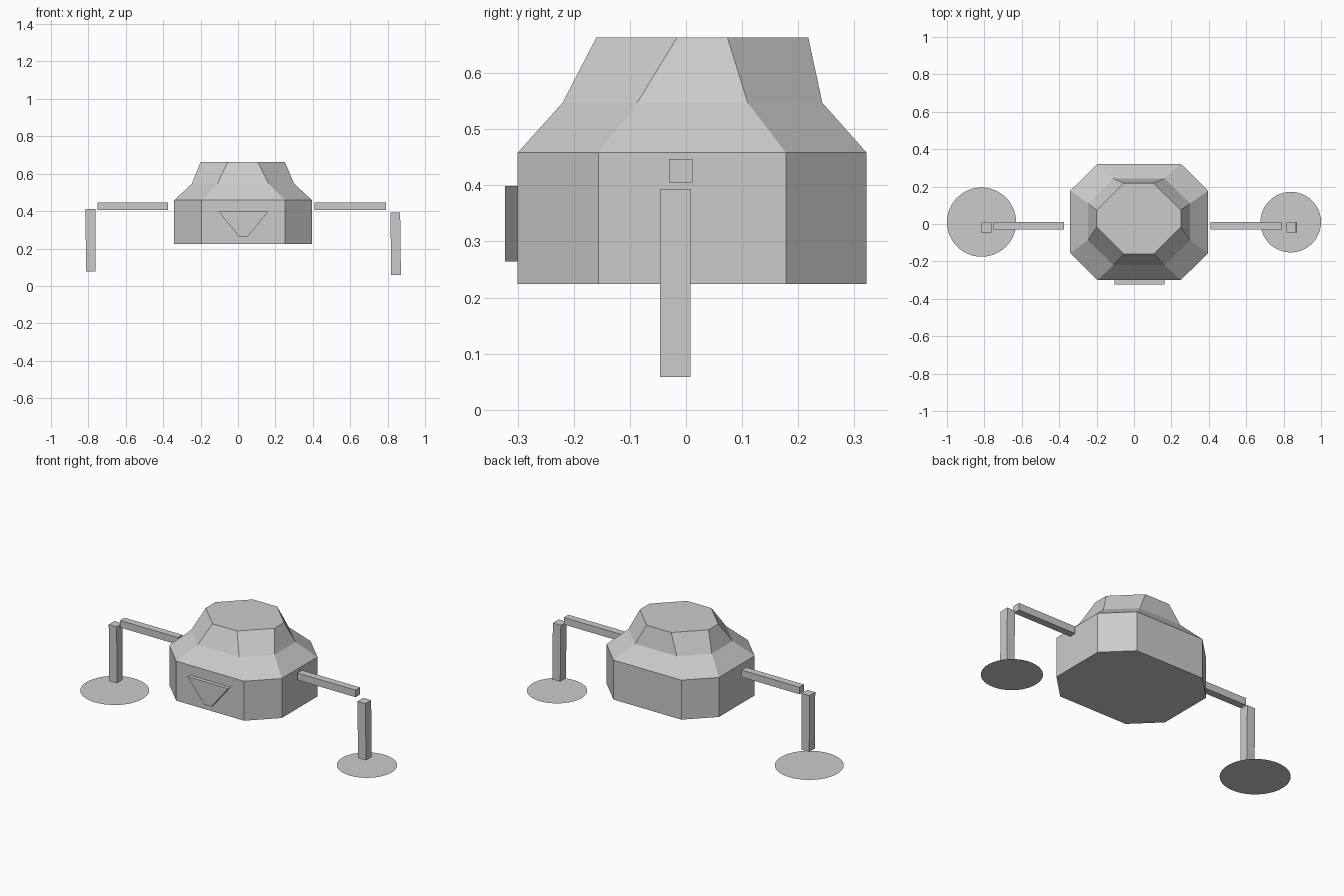
import bpy, bmesh, math

if "Cube" in bpy.data.objects:
    bpy.data.objects.remove(bpy.data.objects["Cube"])


def finish(name, bm):
    bmesh.ops.recalc_face_normals(bm, faces=bm.faces)
    mesh = bpy.data.meshes.new(name)
    bm.to_mesh(mesh)
    bm.free()
    obj = bpy.data.objects.new(name, mesh)
    bpy.context.collection.objects.link(obj)
    return obj


def loft(name, rings):
    """Closed solid through rings with equal point counts."""
    bm = bmesh.new()
    loops = [[bm.verts.new(p) for p in ring] for ring in rings]
    for a, b in zip(loops, loops[1:]):
        n = len(a)
        for i in range(n):
            j = (i + 1) % n
            bm.faces.new((a[i], a[j], b[j], b[i]))
    bm.faces.new(loops[0])
    bm.faces.new(loops[-1])
    return finish(name, bm)


def octagon(x0, x1, y0, y1, cx0, cx1, cy0, cy1, z):
    """Chamfered rectangle: outer limits, then where the chamfers start."""
    return [(cx0, y0, z), (cx1, y0, z), (x1, cy0, z), (x1, cy1, z),
            (cx1, y1, z), (cx0, y1, z), (x0, cy1, z), (x0, cy0, z)]


def rect(x0, x1, y0, y1, z):
    return [(x0, y0, z), (x1, y0, z), (x1, y1, z), (x0, y1, z)]


def disc(name, x, y, r):
    bm = bmesh.new()
    bmesh.ops.create_circle(bm, cap_ends=True, segments=48, radius=r)
    bmesh.ops.translate(bm, verts=bm.verts, vec=(x, y, 0))
    return finish(name, bm)


# faceted body: straight hull, sloped shoulder, steeper cap
base = (-0.341, 0.396, -0.30, 0.322, -0.195, 0.25, -0.156, 0.178)
loft("body", [
    octagon(*base, 0.224),
    octagon(*base, 0.458),
    octagon(-0.246, 0.30, -0.22, 0.243, -0.11, 0.163, -0.087, 0.11, 0.547),
    octagon(-0.20, 0.25, -0.16, 0.218, -0.055, 0.105, -0.016, 0.074, 0.663),
])

# front hatch
hatch = [(-0.105, 0.399), (0.162, 0.399), (0.052, 0.264), (0.005, 0.264)]
loft("front_hatch", [[(x, y, z) for x, z in hatch] for y in (-0.323, -0.30)])

# arms, legs and flat foot pads on both sides
# side, arm x range, leg bottom x, leg x shift at top, leg z range, pad x, pad radius
sides = [
    ("left", (-0.752, -0.373), -0.787, -0.002, (0.078, 0.412), -0.815, 0.185),
    ("right", (0.410, 0.792), 0.845, -0.004, (0.058, 0.393), 0.838, 0.162),
]
for side, arm, leg_x, shift, leg_z, pad_x, pad_r in sides:
    loft(side + "_arm", [rect(*arm, -0.03, 0.012, z) for z in (0.405, 0.447)])
    loft(side + "_leg", [
        rect(leg_x - 0.026, leg_x + 0.026, -0.046, 0.008, leg_z[0]),
        rect(leg_x + shift - 0.026, leg_x + shift + 0.026, -0.046, 0.008, leg_z[1]),
    ])
    disc(side + "_foot_pad", pad_x, 0.01, pad_r)
